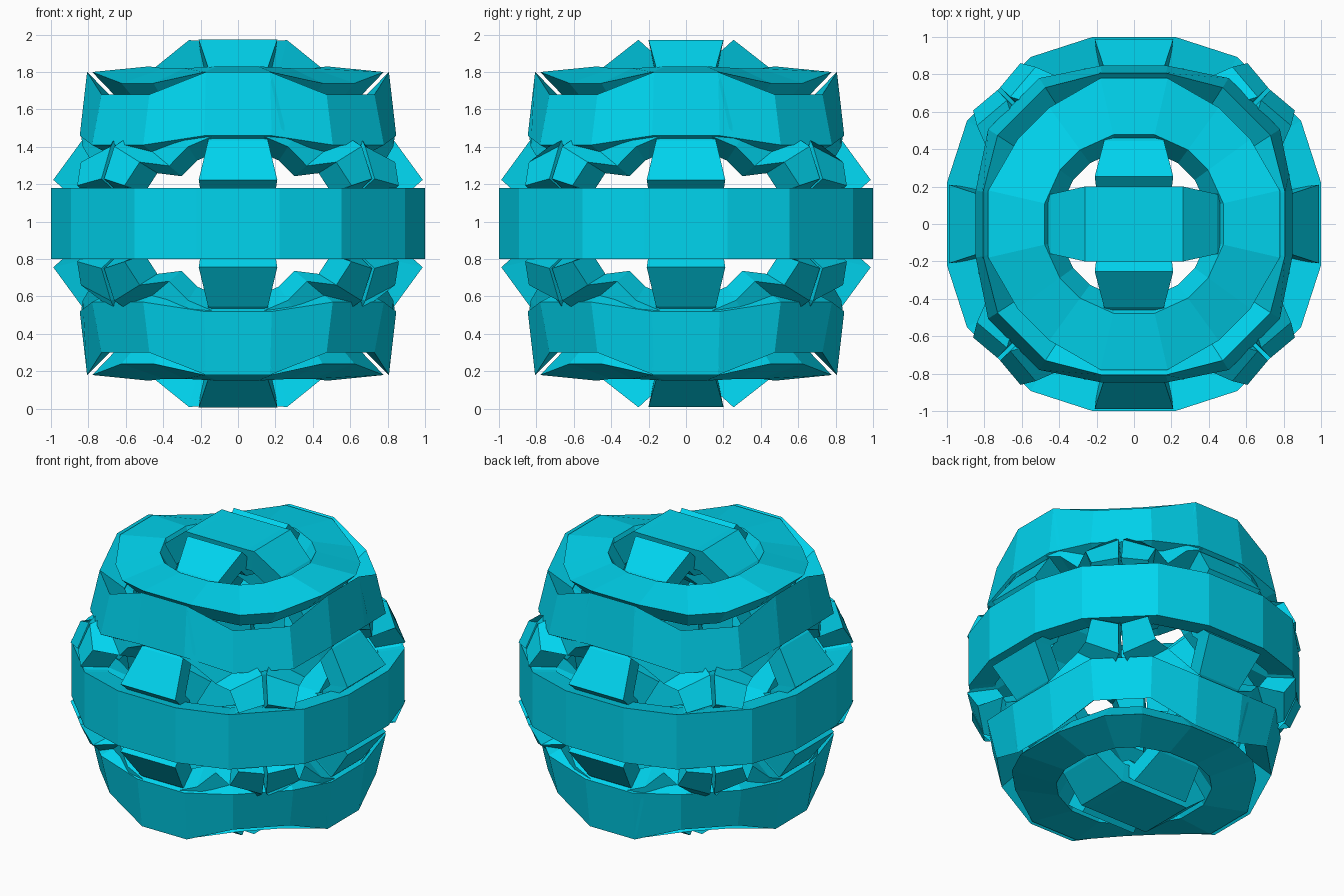
import bpy, bmesh, math
from mathutils import Vector

if "Cube" in bpy.data.objects:
    bpy.data.objects.remove(bpy.data.objects["Cube"])

mat = bpy.data.materials.new("cyan")
mat.diffuse_color = (0.0, 0.66, 0.86, 1)
mat.use_nodes = True
mat.node_tree.nodes["Principled BSDF"].inputs["Base Color"].default_value = mat.diffuse_color
X, Y, Z = Vector((1, 0, 0)), Vector((0, 1, 0)), Vector((0, 0, 1))
CENTRE = Vector((0, 0, 0.99))


def band(name, u, v, n, quadrant, k=0.82):
    """Closed flat-faced band around axis n.
    quadrant: (angle from u to v, radius and height of edge A, radius and height of edge B),
    mirrored into the other three quadrants; k scales the outside to give the inside."""
    stations = {}
    for a, *rest in quadrant:
        for m in (a, 180 - a, 180 + a, 360 - a):
            stations[round(m % 360, 2)] = rest
    bm = bmesh.new()
    loops = []
    for a in sorted(stations):
        ra, ha, rb, hb = stations[a]
        d = u * math.cos(math.radians(a)) + v * math.sin(math.radians(a))
        pa, pb = d * ra + n * ha, d * rb + n * hb
        loops.append([bm.verts.new(p + CENTRE) for p in (pa, pb, pb * k, pa * k)])
    for i, cur in enumerate(loops):
        nxt = loops[(i + 1) % len(loops)]
        for j in range(4):
            bm.faces.new((cur[j], nxt[j], nxt[(j + 1) % 4], cur[(j + 1) % 4]))
    bmesh.ops.recalc_face_normals(bm, faces=bm.faces)
    me = bpy.data.meshes.new(name)
    bm.to_mesh(me)
    bm.free()
    me.materials.append(mat)
    ob = bpy.data.objects.new(name, me)
    bpy.context.collection.objects.link(ob)
    return ob


def great(points):
    return [(a, r, -h, r, h) for a, r, h in points]


# three large bands through the middle
dip = [(28, .945, .16), (45, .86, .15), (62, .945, .16)]
under_side = [(0, .87, .19), (10.5, .93, .2), (13.3, 1.015, .21)]
under_top = [(75.5, 1.015, .21), (79, .93, .2), (90, .87, .2)]
over_top = [(75, 1.015, .2), (78, 1.0, .2)]
band("equator_band", X, Y, Z, great([(12.5, 1.024, .19), (31.8, 1.05, .19), (58.2, 1.05, .19), (77.5, 1.024, .19)]), .84)
band("side_to_side_band", X, Z, Y, great(under_side + dip + over_top), .84)
band("front_to_back_band", Y, Z, X, great(under_side + dip + under_top), .84)

# six small bands, one round each end of each axis
raised_start = [(13, .49, .84, .80, .81)]
raised_end = [(77, .49, .84, .80, .81)]
corner = [(36, .49, .83, .77, .75), (54, .49, .83, .77, .75)]
# these sides tuck under the equator, bulge out beside it, then pass under the corner
tucked = [(0, .40, .74, .65, .65), (15, .42, .76, .67, .66), (18.5, .64, .86, .755, .73),
          (32, .62, .84, .78, .68), (40, .48, .77, .74, .65), (57, .49, .83, .76, .69)]
for s, tag in ((1, "upper"), (-1, "lower")):
    band("polar_band_" + tag, X, Y, Z * s, raised_start + corner + raised_end)
    # latitude band that crosses over the corners
    band("corner_band_" + tag, X, Y, Z * s,
         [(12, .865, .47, .825, .81), (33, .93, .42, .87, .69),
          (57, .93, .42, .87, .69), (78, .865, .47, .825, .81)])
for s, tag in ((1, "a"), (-1, "b")):
    band("side_band_" + tag, Y, Z, X * s, tucked + raised_end)
    band("face_band_" + tag, X, Z, Y * s, tucked + raised_end)
